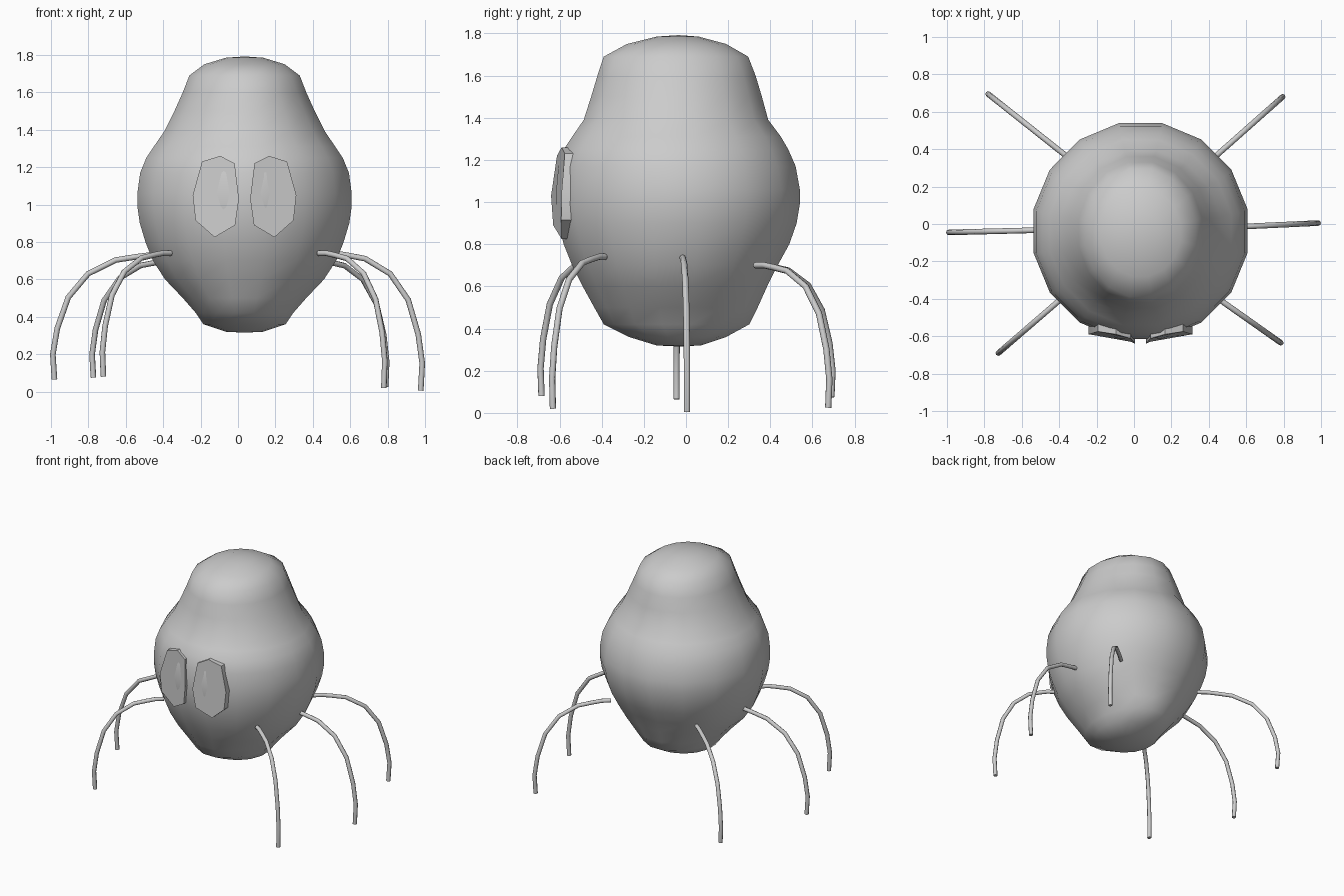
import bpy, bmesh, math
from mathutils import Vector

if "Cube" in bpy.data.objects:
    bpy.data.objects.remove(bpy.data.objects["Cube"])

grey = bpy.data.materials.new("plain grey")
grey.diffuse_color = (0.6, 0.6, 0.6, 1)
grey.use_nodes = True
grey.node_tree.nodes["Principled BSDF"].inputs["Base Color"].default_value = grey.diffuse_color
CX = 0.035


def finish(name, bm, angle):
    bmesh.ops.recalc_face_normals(bm, faces=bm.faces)
    mesh = bpy.data.meshes.new(name)
    bm.to_mesh(mesh)
    bm.free()
    mesh.materials.append(grey)
    ob = bpy.data.objects.new(name, mesh)
    bpy.context.collection.objects.link(ob)
    bpy.ops.object.select_all(action='DESELECT')
    ob.select_set(True)
    bpy.context.view_layer.objects.active = ob
    bpy.ops.object.shade_smooth_by_angle(angle=math.radians(angle))
    return ob


def skin(bm, rings):
    for a, b in zip(rings, rings[1:]):
        for i in range(len(a)):
            j = (i + 1) % len(a)
            bm.faces.new((a[i], a[j], b[j], b[i]))


# Body: rings of (height, half width, front y, back y)
PROFILE = [(0.32, 0.10, -0.14, 0.07), (0.36, 0.22, -0.27, 0.19), (0.42, 0.26, -0.39, 0.30),
           (0.50, 0.33, -0.435, 0.34), (0.60, 0.425, -0.49, 0.385), (0.70, 0.49, -0.54, 0.435),
           (0.80, 0.53, -0.58, 0.49), (0.90, 0.56, -0.605, 0.525), (0.99, 0.573, -0.615, 0.54),
           (1.06, 0.573, -0.615, 0.54), (1.17, 0.558, -0.605, 0.52), (1.25, 0.525, -0.58, 0.485),
           (1.31, 0.485, -0.54, 0.45), (1.39, 0.43, -0.485, 0.39), (1.50, 0.375, -0.45, 0.36),
           (1.60, 0.33, -0.42, 0.33), (1.69, 0.295, -0.39, 0.295), (1.75, 0.215, -0.28, 0.19),
           (1.785, 0.10, -0.14, 0.06)]
SIDES = 16
bm = bmesh.new()
rings = []
for z, hw, front, back in PROFILE:
    cy, hy = (front + back) / 2, (back - front) / 2
    k = 1 / math.cos(math.pi / SIDES)      # flats face front, back and sides
    angles = [(i + 0.5) * math.tau / SIDES for i in range(SIDES)]
    rings.append([bm.verts.new((CX + k * hw * math.cos(a), cy + k * hy * math.sin(a), z))
                  for a in angles])
skin(bm, rings)
for ring, z in ((rings[0], 0.315), (rings[-1], 1.792)):
    pole = bm.verts.new((CX, -0.035, z))
    for i in range(SIDES):
        bm.faces.new((ring[i], ring[(i + 1) % SIDES], pole))
finish("body", bm, 70)

# Eyes: raised eight-sided plates, (distance from the middle, height, front y)
EYE = [(0.03, 1.03, -0.64), (0.053, 1.22, -0.612), (0.13, 1.26, -0.59), (0.227, 1.23, -0.575),
       (0.277, 1.05, -0.59), (0.262, 0.915, -0.592), (0.16, 0.825, -0.59), (0.05, 0.89, -0.63)]
for name, side in (("left_eye", -1), ("right_eye", 1)):
    bm = bmesh.new()
    front = [bm.verts.new((CX + side * d, y, z)) for d, z, y in EYE]
    back = [bm.verts.new((CX + side * d, y + 0.08, z)) for d, z, y in EYE]
    skin(bm, [front, back])
    for ring in (front, back):
        bm.faces.new(ring)
    finish(name, bm, 25)

# Legs: thin arched tubes, (share of the reach, share of the drop)
ARCH = [(0, 0), (0.12, 0.0), (0.25, 0.015), (0.43, 0.04), (0.68, 0.15),
        (0.86, 0.34), (0.96, 0.59), (1.0, 0.80), (0.985, 1)]
LEGS = {"front_right_leg": ((0.43, -0.385, 0.74), (0.785, -0.635, 0.02)),
        "middle_right_leg": ((0.45, -0.02, 0.74), (0.985, 0.005, 0.005)),
        "back_right_leg": ((0.40, 0.33, 0.70), (0.795, 0.68, 0.025)),
        "front_left_leg": ((-0.36, -0.375, 0.74), (-0.725, -0.69, 0.08)),
        "middle_left_leg": ((-0.40, -0.03, 0.73), (-0.99, -0.045, 0.065)),
        "back_left_leg": ((-0.32, 0.33, 0.70), (-0.78, 0.695, 0.075))}
for name, (start, end) in LEGS.items():
    s, e = Vector(start), Vector(end)
    path = [Vector((s.x + (e.x - s.x) * r, s.y + (e.y - s.y) * r, s.z + (e.z - s.z) * d))
            for r, d in ARCH]
    across = Vector((s.y - e.y, e.x - s.x, 0)).normalized()
    bm = bmesh.new()
    rings = []
    for i, p in enumerate(path):
        along = (path[min(i + 1, len(path) - 1)] - path[max(i - 1, 0)]).normalized()
        up = along.cross(across)
        rings.append([bm.verts.new(p + 0.015 * (across * math.cos(a) + up * math.sin(a)))
                      for a in (j * math.tau / 8 for j in range(8))])
    skin(bm, rings)
    bm.faces.new(rings[0])
    bm.faces.new(rings[-1])
    finish(name, bm, 50)
